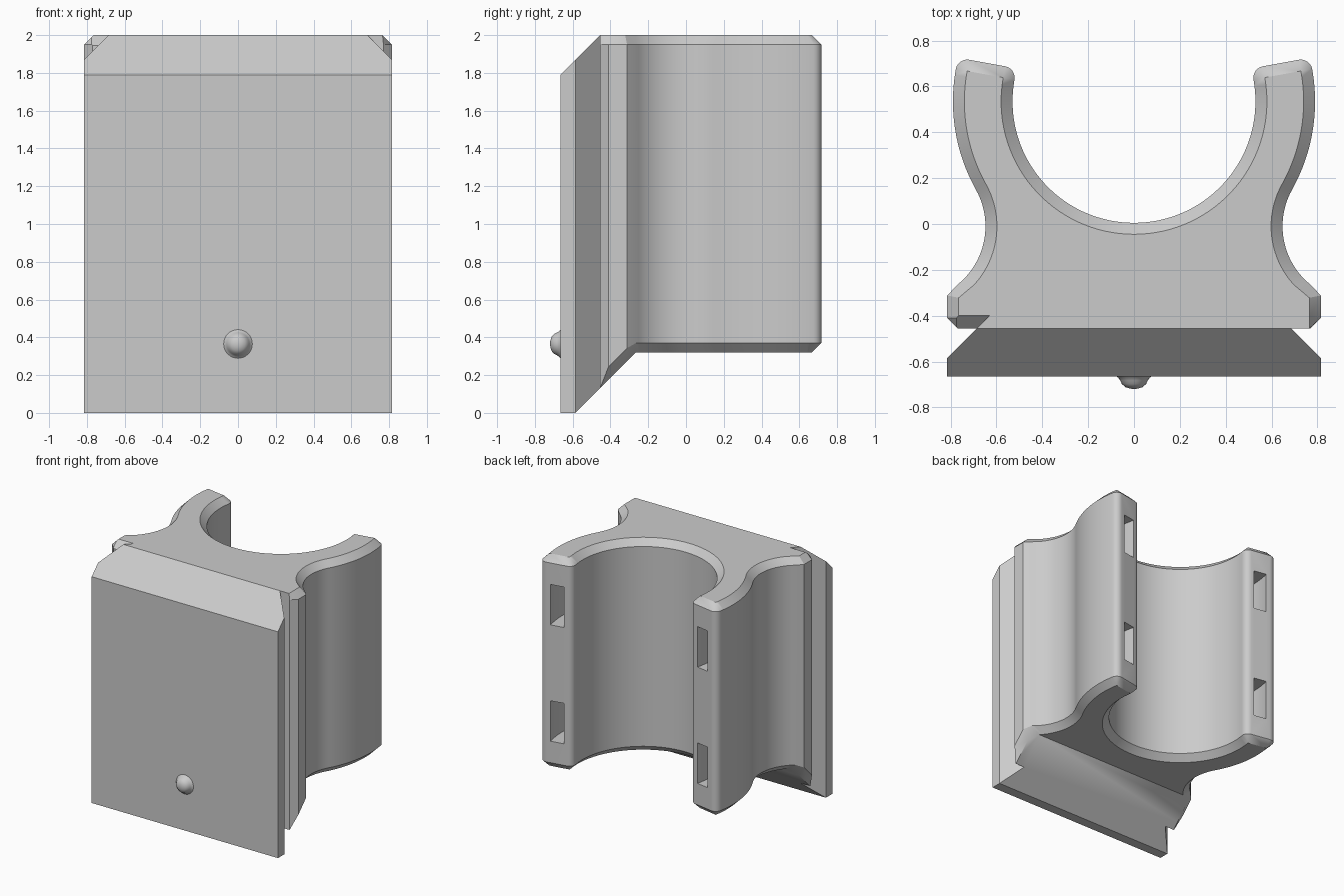
import bpy, bmesh
from math import sin, cos, asin, pi, radians
from mathutils import Matrix

cube = bpy.data.objects.get("Cube")
if cube:
    bpy.data.objects.remove(cube)

grey = bpy.data.materials.new("plain grey")
grey.use_nodes = True
COLOUR = (0.6, 0.6, 0.6, 1)
grey.diffuse_color = COLOUR
grey.node_tree.nodes["Principled BSDF"].inputs["Base Color"].default_value = COLOUR

CY = 0.535             # centre of the tube cradle
TIP = radians(10.3)    # angle at which the arms end
CHAMFER = 0.05
CREASE, NECK = -0.265, -0.455


def finish(name, bm):
    bmesh.ops.recalc_face_normals(bm, faces=bm.faces)
    mesh = bpy.data.meshes.new(name)
    bm.to_mesh(mesh)
    bm.free()
    mesh.materials.append(grey)
    obj = bpy.data.objects.new(name, mesh)
    bpy.context.collection.objects.link(obj)
    return obj


def arc(cx, cy, r, a, b, n):
    return [(cx + r * cos(a + (b - a) * i / n), cy + r * sin(a + (b - a) * i / n))
            for i in range(n + 1)]


def half_outline(d):
    """Right half of the clip outline, inset by d; the last three points are the dovetail plate."""
    pts = arc(0, CY, 0.53 + d, -pi / 2, TIP, 32)
    for r, start in ((0.58, pi), (0.74, pi / 2)):
        pts += arc(r * cos(TIP), CY + r * sin(TIP), CHAMFER - d, TIP + start, TIP + start - pi / 2, 6)
    waist = radians(29.2)
    pts += arc(0, CY, 0.79 - d, TIP, -waist, 20)
    r = 0.327 + d
    pts += arc(0.975, -0.01, r, pi - waist, pi + asin((-CREASE - 0.01) / r), 20)[1:]
    pts[-1] = (pts[-1][0], CREASE)
    ear = 0.815 - d
    pts += [(ear, -0.312 - d * 0.2), (ear, -0.41), (0.77 - d * 0.1, NECK)]
    pts += [(0.685, NECK), (0.815, -0.585), (0.815, -0.665)]
    return pts


def bottom(y):
    return 0.32 if y >= CREASE else max(0, y + 0.585)


def top(y):
    return min(2, y + 2 - NECK)


def bottom_edge(y):
    if y >= CREASE:
        return 0.37
    return bottom(y) + (0.07 if y > -0.42 else 0)


# Clip body: four rings, chamfered top and bottom, closed with flat and sloped caps
bm = bmesh.new()
rings = []
for d, height, is_plate_height in ((CHAMFER, bottom, bottom), (0, bottom_edge, bottom),
                                   (0, lambda y: 2 - CHAMFER, top), (CHAMFER, top, top)):
    half = half_outline(d)
    n = len(half)
    full = [(x, y, (is_plate_height if i >= n - 3 else height)(y)) for i, (x, y) in enumerate(half)]
    full += [(-x, y, z) for x, y, z in reversed(full[1:])]
    rings.append([bm.verts.new(p) for p in full])
for low, high in zip(rings, rings[1:]):
    for i in range(len(low)):
        j = (i + 1) % len(low)
        bm.faces.new((low[i], low[j], high[j], high[i]))
for ring, levels in ((rings[0], (1, CREASE, -0.585, -1)), (rings[3], (1, NECK, -1))):
    for hi, lo in zip(levels, levels[1:]):
        bm.faces.new([v for v in ring if lo - 1e-5 <= v.co.y <= hi + 1e-5])
bmesh.ops.remove_doubles(bm, verts=bm.verts, dist=1e-4)
bmesh.ops.dissolve_degenerate(bm, edges=bm.edges, dist=1e-4)
clip = finish("clip_body", bm)

# Strap channels that follow the cradle, opening in the arm tips
bm = bmesh.new()
for z0, z1 in ((0.54, 0.86), (1.46, 1.78)):
    inner, outer = (arc(0, CY, r, radians(-200), radians(20), 56) for r in (0.605, 0.71))
    loops = [[bm.verts.new((*p, z)) for p, z in ((a, z0), (b, z0), (b, z1), (a, z1))]
             for a, b in zip(inner, outer)]
    for a, b in zip(loops, loops[1:]):
        for i in range(4):
            bm.faces.new((a[i], a[i - 1], b[i - 1], b[i]))
    bm.faces.new(loops[0])
    bm.faces.new(loops[-1])
# Wedge that bevels the top of one ear
ends = [[bm.verts.new((x if x else y - 0.231, y, z)) for y, z in
         ((-0.38, 2.02), (-0.48, 1.92), (-0.48, 2.02))] for x in (-0.9, 0)]
for i in range(3):
    bm.faces.new((ends[0][i], ends[0][i - 1], ends[1][i - 1], ends[1][i]))
for end in ends:
    bm.faces.new(end)
cutter = finish("channel_cutter", bm)
cutter.hide_render = True

cut = clip.modifiers.new("channels", 'BOOLEAN')
cut.operation, cut.solver, cut.object = 'DIFFERENCE', 'EXACT', cutter
bpy.context.view_layer.objects.active = clip
bpy.ops.object.modifier_apply(modifier=cut.name)
bpy.data.objects.remove(cutter)

# Detent knob on the front plate: a lathed dome with a flared foot
bm = bmesh.new()
profile = [(0.08, -0.003), (0.068, 0.006), (0.06, 0.018), (0.053, 0.033), (0.037, 0.047),
           (0.018, 0.053), (0, 0.055)]
verts = [bm.verts.new((r, 0, h)) for r, h in profile]
edges = [bm.edges.new(pair) for pair in zip(verts, verts[1:])]
bmesh.ops.spin(bm, geom=verts + edges, cent=(0, 0, 0), axis=(0, 0, 1), angle=2 * pi, steps=32)
bmesh.ops.remove_doubles(bm, verts=bm.verts, dist=1e-4)
bm.transform(Matrix.Translation((0, -0.665, 0.365)) @ Matrix.Rotation(pi / 2, 4, 'X'))
knob = finish("detent_knob", bm)

for obj in (clip, knob):
    bpy.ops.object.select_all(action='DESELECT')
    obj.select_set(True)
    bpy.context.view_layer.objects.active = obj
    bpy.ops.object.shade_smooth_by_angle(angle=radians(30))
